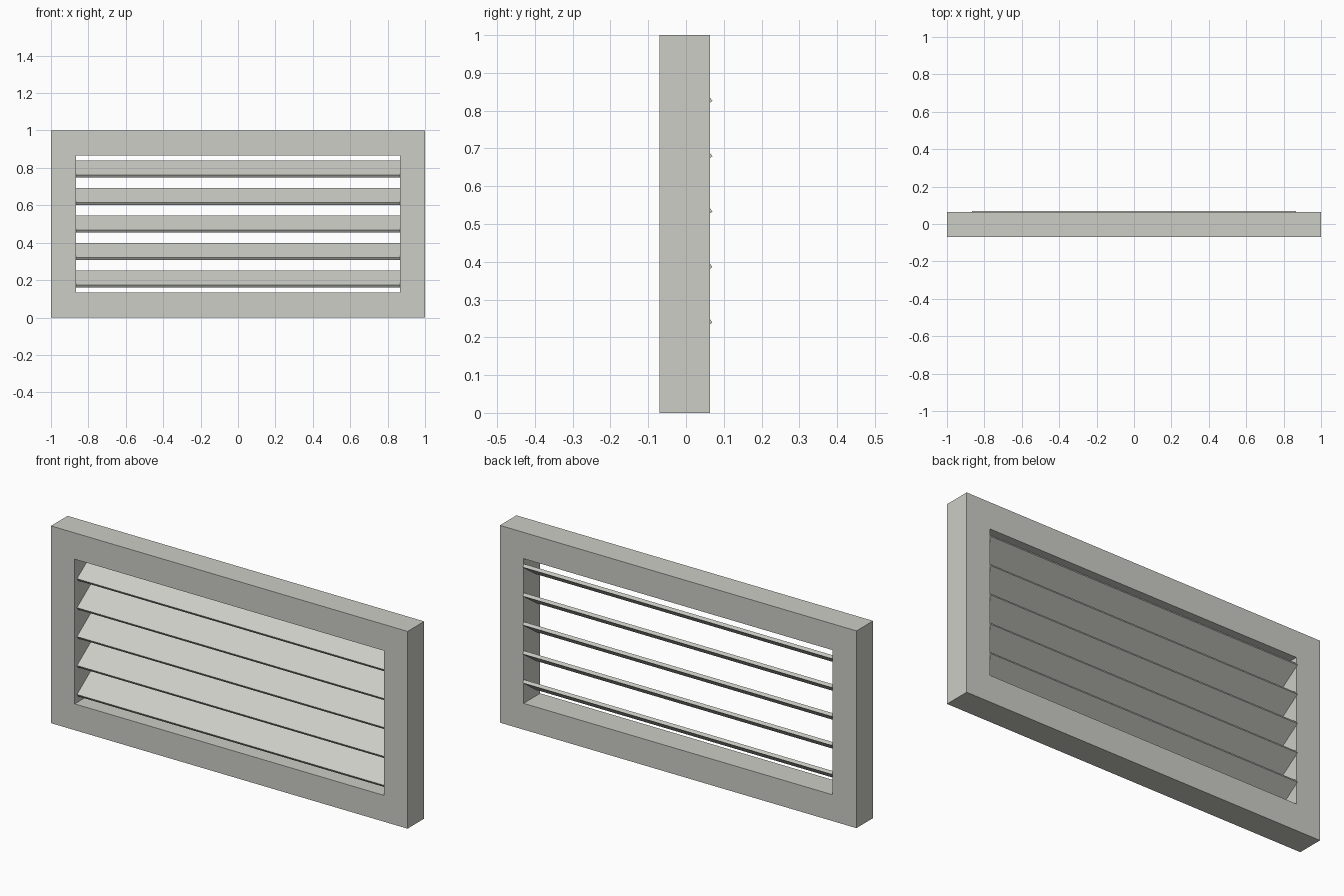
import bpy
import bmesh
from math import radians
from mathutils import Matrix, Vector

cube = bpy.data.objects.get("Cube")
if cube:
    bpy.data.objects.remove(cube, do_unlink=True)

# Overall sizes
BORDER = 2 / 15
FRONT, BACK = -0.07, 0.063
OPEN_X, OPEN_LOW, OPEN_HIGH = 1 - BORDER, BORDER, 1 - BORDER
SLATS = 5


def make_material(name, colour):
    mat = bpy.data.materials.new(name)
    mat.use_nodes = True
    mat.diffuse_color = colour
    mat.node_tree.nodes["Principled BSDF"].inputs["Base Color"].default_value = colour
    return mat


def add_object(name, bm, mat):
    bmesh.ops.recalc_face_normals(bm, faces=bm.faces)
    mesh = bpy.data.meshes.new(name)
    bm.to_mesh(mesh)
    bm.free()
    mesh.materials.append(mat)
    obj = bpy.data.objects.new(name, mesh)
    bpy.context.collection.objects.link(obj)
    return obj


def rectangle(bm, half_x, low, high, y):
    corners = ((-half_x, low), (half_x, low), (half_x, high), (-half_x, high))
    return [bm.verts.new((x, y, z)) for x, z in corners]


grey = make_material("warm light grey", (0.61, 0.61, 0.57, 1))

# Outer frame: a mitred rectangular ring extruded to its depth
bm = bmesh.new()
outer = rectangle(bm, 1, 0, 1, FRONT)
inner = rectangle(bm, OPEN_X, OPEN_LOW, OPEN_HIGH, FRONT)
for i in range(4):
    j = (i + 1) % 4
    bm.faces.new((outer[i], outer[j], inner[j], inner[i]))
ring = bmesh.ops.extrude_face_region(bm, geom=bm.faces[:], use_keep_orig=True)
moved = [v for v in ring["geom"] if isinstance(v, bmesh.types.BMVert)]
bmesh.ops.translate(bm, verts=moved, vec=Vector((0, BACK - FRONT, 0)))
add_object("frame", bm, grey)

# Tilted slats, low at the front and high at the back
pitch = (OPEN_HIGH - OPEN_LOW) / SLATS
for i in range(SLATS):
    bm = bmesh.new()
    bmesh.ops.create_cube(bm, size=1)
    bmesh.ops.scale(bm, verts=bm.verts, vec=(2 * OPEN_X, 0.137, 0.0165))
    bmesh.ops.rotate(bm, verts=bm.verts, matrix=Matrix.Rotation(radians(35), 3, "X"))
    slat = add_object(f"slat_{i + 1}", bm, grey)
    slat.location = (0, 0.009, OPEN_LOW + (i + 0.5) * pitch)
